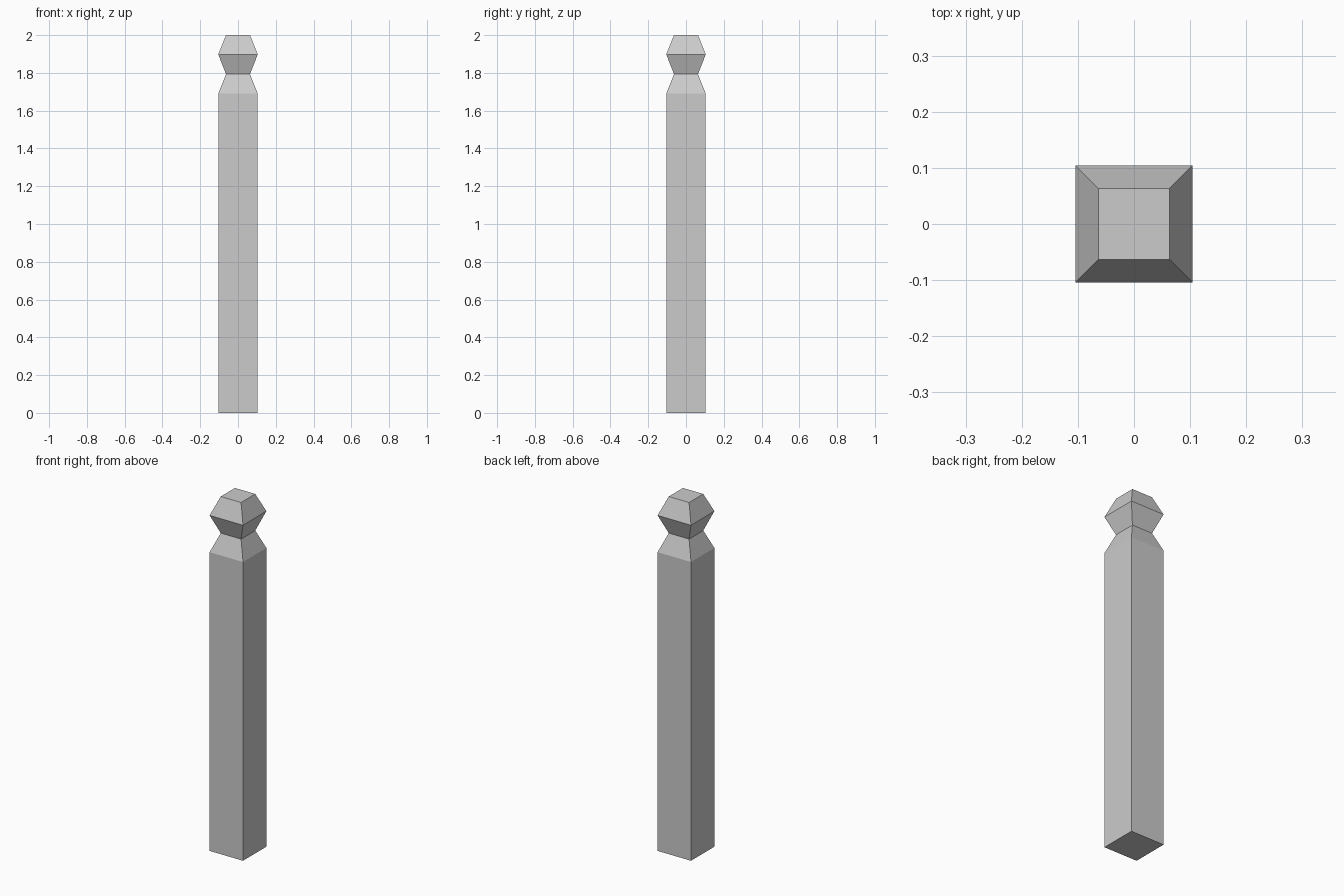
import bpy
import bmesh

if "Cube" in bpy.data.objects:
    bpy.data.objects.remove(bpy.data.objects["Cube"])

# Square cross-sections up the post: (half width, height)
PROFILE = [
    (0.1045, 0.0),    # foot
    (0.1045, 1.69),   # shoulder
    (0.0635, 1.793),  # neck
    (0.1045, 1.898),  # widest part of the finial
    (0.0635, 2.0),    # flat top
]

bm = bmesh.new()
rings = [
    [bm.verts.new((sx * r, sy * r, z)) for sx, sy in ((-1, -1), (1, -1), (1, 1), (-1, 1))]
    for r, z in PROFILE
]

# Side faces between neighbouring sections
for low, high in zip(rings, rings[1:]):
    for i in range(4):
        j = (i + 1) % 4
        bm.faces.new((low[i], low[j], high[j], high[i]))

# Bottom and top caps
bm.faces.new(reversed(rings[0]))
bm.faces.new(rings[-1])

mesh = bpy.data.meshes.new("fence_post")
bm.to_mesh(mesh)
bm.free()
post = bpy.data.objects.new("fence_post", mesh)
bpy.context.collection.objects.link(post)
